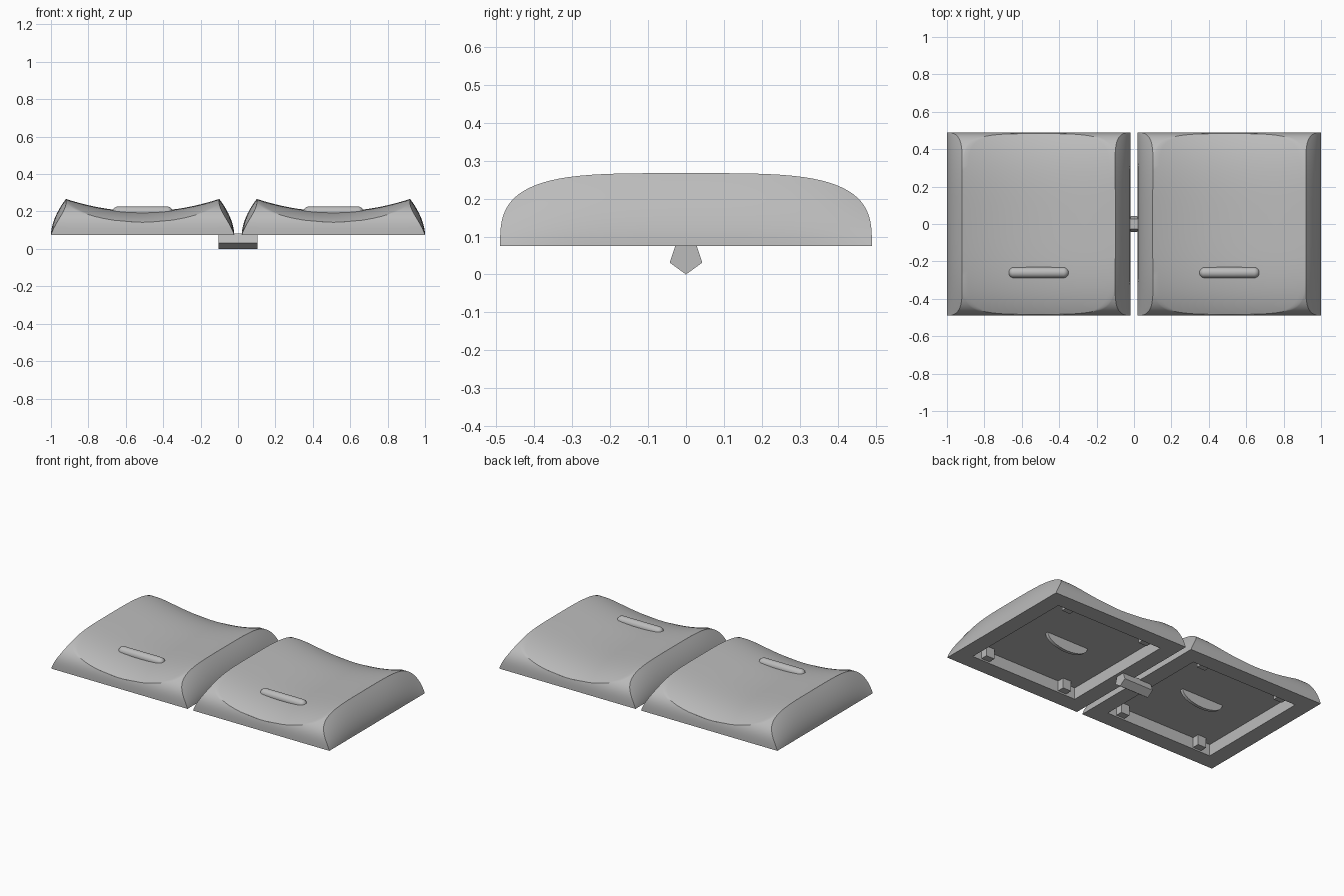
import bpy
import bmesh
import math
from mathutils import Matrix

if "Cube" in bpy.data.objects:
    bpy.data.objects.remove(bpy.data.objects["Cube"])

grey = bpy.data.materials.new("plain_grey")
grey.use_nodes = True
GREY = (0.5, 0.5, 0.5, 1)
grey.diffuse_color = GREY
grey.node_tree.nodes["Principled BSDF"].inputs["Base Color"].default_value = GREY

HALF, BASE, RISE = 0.49, 0.075, 0.192
DISH, RIDGE = 0.067, 0.41
CAVITY, CEILING = 0.385, 0.15


def finish(name, bm, x=0.0, smooth=True):
    bmesh.ops.recalc_face_normals(bm, faces=bm.faces[:])
    mesh = bpy.data.meshes.new(name)
    bm.to_mesh(mesh)
    bm.free()
    mesh.materials.append(grey)
    obj = bpy.data.objects.new(name, mesh)
    obj.location.x = x
    bpy.context.collection.objects.link(obj)
    if smooth:
        bpy.ops.object.select_all(action='DESELECT')
        obj.select_set(True)
        bpy.context.view_layer.objects.active = obj
        bpy.ops.object.shade_smooth_by_angle(angle=math.radians(28))
    return obj


# Surfaces that bound the cap: rounded ends, scooped top, leaning sides
def end_height(y):
    return BASE + RISE * max(0.0, 1 - (abs(y) / HALF) ** 4) ** 0.32


def dish_height(x, y):
    return 0.2 + DISH * (x / RIDGE) ** 2 - 0.06 * (y / HALF) ** 4


def side_x(z, y):
    t = max(0.0, (z - BASE) / RISE)
    return HALF - 0.08 * t ** 1.8 - 0.06 * t * (y / HALF) ** 4


def section(y):
    """Half cross-section from the middle to the bottom of the side wall."""
    h = end_height(y)
    r = RIDGE
    for _ in range(25):
        r = side_x(min(h, dish_height(r, y)), y)
    top = min(h, dish_height(r, y))
    c = min(r, RIDGE * math.sqrt(max(0.0, h - dish_height(0, y)) / DISH))
    pts = []
    for i in range(14):
        x = c * i / 13
        pts.append((x, min(h, dish_height(x, y))))
    for i in range(1, 7):
        x = c + (r - c) * i / 6
        pts.append((x, min(h, dish_height(x, y))))
    for i in range(1, 11):
        z = top + (BASE - top) * i / 10
        pts.append((side_x(z, y), z))
    return pts


def make_cap(name, x):
    bm = bmesh.new()
    n = 28
    half_y = [HALF * (1 - (1 - i / n) ** 3) for i in range(n + 1)]
    rows = []
    for y in [-v for v in reversed(half_y[1:])] + half_y:
        half = section(y)
        full = [(-px, pz) for px, pz in reversed(half[1:])] + half
        rows.append([bm.verts.new((px, y, pz)) for px, pz in full])
    for a, b in zip(rows, rows[1:]):
        for i in range(len(a) - 1):
            bm.faces.new((a[i], a[i + 1], b[i + 1], b[i]))

    # Flat rim underneath, cavity walls and ceiling
    corners = [(-1, -1), (1, -1), (1, 1), (-1, 1)]
    low = [bm.verts.new((CAVITY * i, CAVITY * j, BASE)) for i, j in corners]
    high = [bm.verts.new((CAVITY * i, CAVITY * j, CEILING)) for i, j in corners]
    sides = [rows[0], [r[-1] for r in rows], rows[-1][::-1],
             [r[0] for r in reversed(rows)]]
    for k, side in enumerate(sides):
        m = (k + 1) % 4
        bm.faces.new(side + [low[m], low[k]])
        bm.faces.new((low[k], low[m], high[m], high[k]))
    bm.faces.new(high)
    bmesh.ops.remove_doubles(bm, verts=bm.verts[:], dist=0.0001)
    finish(name, bm, x)


# Raised touch bar: a sphere pulled apart into a capsule
def make_touch_bar(name, x):
    bm = bmesh.new()
    bmesh.ops.create_uvsphere(bm, u_segments=24, v_segments=16, radius=0.029,
                              matrix=Matrix.Rotation(math.pi / 2, 4, 'Y'))
    split = [e for e in bm.edges if all(abs(v.co.x) < 1e-5 for v in e.verts)]
    bmesh.ops.split_edges(bm, edges=split)
    for f in bm.faces:
        s = 1 if f.calc_center_median().x > 0 else -1
        for v in f.verts:
            v.tag = s > 0
    for v in bm.verts:
        v.co.x += 0.132 if v.tag else -0.132
        v.co.y -= 0.26
        v.co.z += 0.197
    rim = [e for e in bm.edges if e.is_boundary]
    bmesh.ops.bridge_loops(bm, edges=rim)
    finish(name, bm, x)


# Half-round tab hanging from the middle of the ceiling
def make_tab(name, x):
    bm = bmesh.new()
    pts = [(0.15 * math.cos(a), 0.07 * math.sin(a))
           for a in [math.pi * i / 16 for i in range(17)]]
    face = bm.faces.new([bm.verts.new((px, 0.01, CEILING - pz)) for px, pz in pts])
    ext = bmesh.ops.extrude_face_region(bm, geom=[face])
    for v in ext["geom"]:
        if isinstance(v, bmesh.types.BMVert):
            v.co.y -= 0.02
    finish(name, bm, x)


# Small clip blocks along the cavity walls
def make_clip(name, x, y):
    bm = bmesh.new()
    bmesh.ops.create_cube(bm, size=1)
    for v in bm.verts:
        v.co.x *= 0.06
        v.co.y = v.co.y * 0.05 + y
        v.co.z = 0.12 + v.co.z * 0.07
    finish(name, bm, x, smooth=False)


for side, x in (("left", 0.51), ("right", -0.51)):
    make_cap(side + "_cap", x)
    make_touch_bar(side + "_touch_bar", x)
    make_tab(side + "_tab", x)
    for i in (-1, 1):
        for j, end in ((-1, "front"), (1, "back")):
            tag = "inner" if i * x < 0 else "outer"
            make_clip(f"{side}_{end}_{tag}_clip", x + 0.29 * i, 0.365 * j)

# Five-sided rod joining the two caps
bm = bmesh.new()
ends = []
for x in (-0.105, 0.105):
    ring = []
    for k in range(5):
        a = -math.pi / 2 + math.tau * k / 5
        ring.append(bm.verts.new((x, 0.045 * math.cos(a), 0.045 + 0.045 * math.sin(a))))
    bm.faces.new(ring)
    ends.append(ring)
for k in range(5):
    m = (k + 1) % 5
    bm.faces.new((ends[0][k], ends[0][m], ends[1][m], ends[1][k]))
finish("joining_rod", bm, smooth=False)
